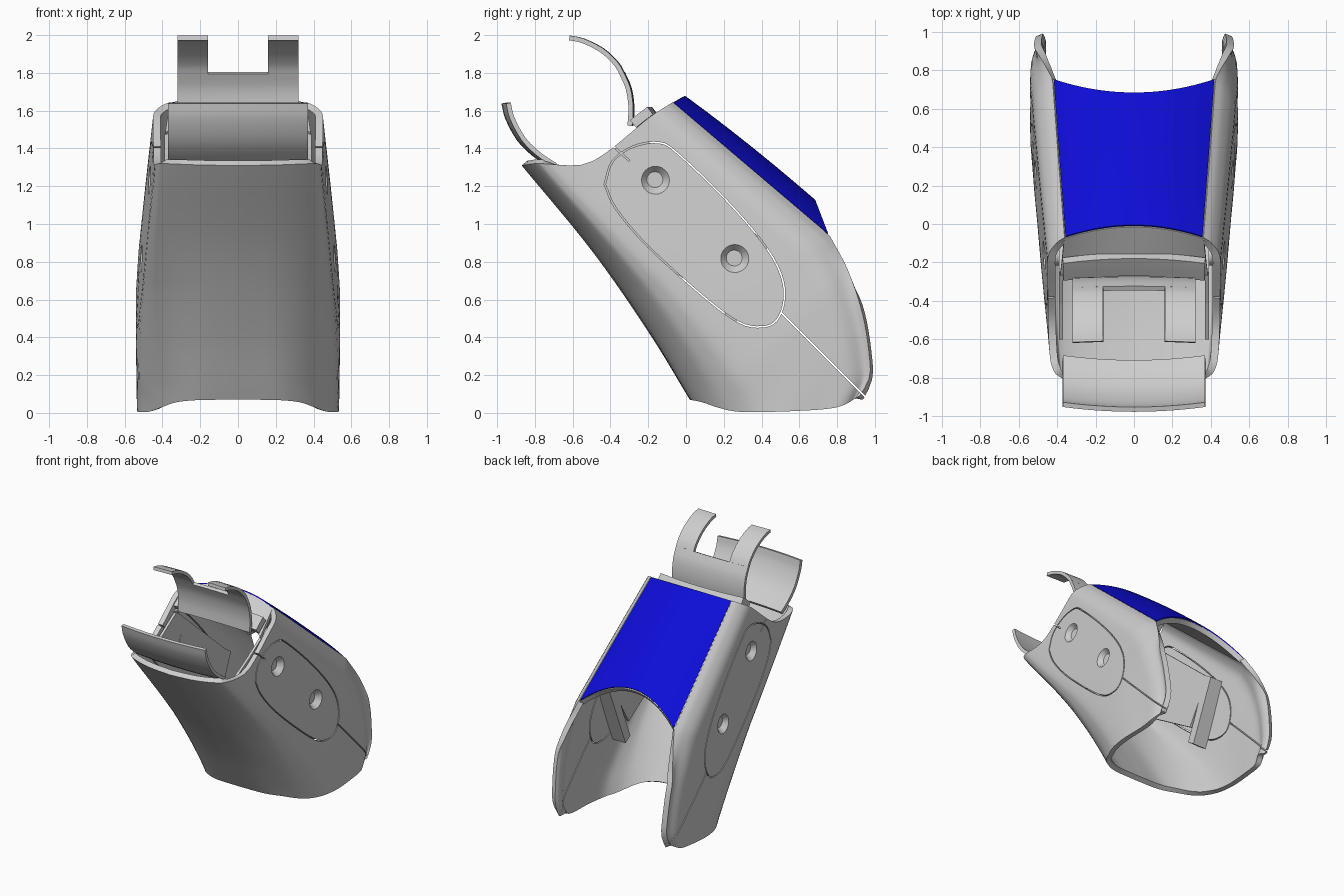
import bpy, bmesh, math
from mathutils import Vector

if "Cube" in bpy.data.objects:
    bpy.data.objects.remove(bpy.data.objects["Cube"])


def material(name, rgb):
    m = bpy.data.materials.new(name)
    m.use_nodes = True
    m.diffuse_color = (*rgb, 1)
    m.node_tree.nodes["Principled BSDF"].inputs["Base Color"].default_value = (*rgb, 1)
    return m


GREY = material("light_grey", (0.62, 0.62, 0.62))
BLUE = material("deep_blue", (0.004, 0.004, 0.68))


def lerp(a, b, f):
    return a + (b - a) * f


def polyline(pts):
    """Return a function giving the point at an arc-length fraction."""
    pts = [Vector(p) for p in pts]
    d = [0]
    for a, b in zip(pts, pts[1:]):
        d.append(d[-1] + (b - a).length)

    def at(f):
        x = min(max(f, 0), 1) * d[-1]
        for i in range(len(pts) - 1):
            if x <= d[i + 1] + 1e-9:
                return pts[i].lerp(pts[i + 1], (x - d[i]) / (d[i + 1] - d[i]))
        return pts[-1]
    return at


def spline(pts, n=8):
    """Smooth a list of points with a Catmull-Rom curve."""
    p = [Vector(q) for q in pts]
    p = [2 * p[0] - p[1]] + p + [2 * p[-1] - p[-2]]
    out = []
    for a, b, c, d in zip(p, p[1:], p[2:], p[3:]):
        for k in range(n):
            t = k / n
            out.append(0.5 * (2 * b + (c - a) * t + (2 * a - 5 * b + 4 * c - d) * t * t
                              + (3 * b - a - 3 * c + d) * t ** 3))
    return out + [p[-2]]


def mesh_object(name, verts, faces, mat):
    me = bpy.data.meshes.new(name)
    me.from_pydata([tuple(v) for v in verts], [], faces)
    me.materials.append(mat)
    ob = bpy.data.objects.new(name, me)
    bpy.context.collection.objects.link(ob)
    return ob


def apply(ob, kind, **settings):
    bpy.ops.object.select_all(action='DESELECT')
    bpy.context.view_layer.objects.active = ob
    ob.select_set(True)
    mod = ob.modifiers.new(kind.lower(), kind)
    for k, v in settings.items():
        setattr(mod, k, v)
    bpy.ops.object.modifier_apply(modifier=mod.name)


def smooth(ob, angle=32):
    bpy.ops.object.select_all(action='DESELECT')
    bpy.context.view_layer.objects.active = ob
    ob.select_set(True)
    bpy.ops.object.shade_smooth_by_angle(angle=math.radians(angle))


def sheet(name, rows, mat, thick, flip=False, offset=-1.0, finish=True):
    """Thick sheet from a grid of points."""
    n = len(rows[0])
    faces = []
    for i in range(len(rows) - 1):
        for j in range(n - 1):
            f = (i * n + j, i * n + j + 1, (i + 1) * n + j + 1, (i + 1) * n + j)
            faces.append(f[::-1] if flip else f)
    ob = mesh_object(name, [v for r in rows for v in r], faces, mat)
    apply(ob, 'SOLIDIFY', thickness=thick, offset=offset)
    if finish:
        smooth(ob)
    return ob


def prism(name, loop, x0, x1, mat):
    """Side-view polygon (y, z) extruded along x."""
    n = len(loop)
    verts = [(x, y, z) for x in (x0, x1) for y, z in loop]
    faces = [tuple(range(n))[::-1], tuple(range(n, 2 * n))]
    faces += [(i, (i + 1) % n, (i + 1) % n + n, i + n) for i in range(n)]
    ob = mesh_object(name, verts, faces, mat)
    bm = bmesh.new()
    bm.from_mesh(ob.data)
    bmesh.ops.recalc_face_normals(bm, faces=bm.faces)
    bm.to_mesh(ob.data)
    bm.free()
    return ob


def cone(name, y, z, x0, r0, x1, r1, mat, n=24):
    """Round plug along x between two radii."""
    verts = [(x, y + r * math.cos(2 * math.pi * i / n), z + r * math.sin(2 * math.pi * i / n))
             for x, r in ((x0, r0), (x1, r1)) for i in range(n)]
    faces = [tuple(range(n))[::-1], tuple(range(n, 2 * n))]
    faces += [(i, (i + 1) % n, (i + 1) % n + n, i + n) for i in range(n)]
    if x1 < x0:
        faces = [f[::-1] for f in faces]
    return mesh_object(name, verts, faces, mat)


def cut(ob, cutter):
    cutter.hide_render = True
    apply(ob, 'BOOLEAN', object=cutter, operation='DIFFERENCE', solver='EXACT')
    bpy.data.objects.remove(cutter)


# Side-view boundary of the sleeve: front, back, top and bottom edges
front = polyline(spline([(-.87, 1.31), (-.5, .86), (-.2, .43), (.02, .07)]))
back = polyline([(-.07, 1.645), (.76, .94)] + spline([(.76, .94), (.86, .75), (.94, .5), (.975, .25), (.965, .17), (.92, .09)])[1:])
top = polyline(spline([(-.87, 1.31), (-.78, 1.32), (-.6, 1.31), (-.5, 1.33), (-.38, 1.41), (-.2, 1.56), (-.07, 1.645)]))
low = polyline(spline([(.02, .07), (.09, .055), (.18, .025), (.3, .005), (.58, .01), (.8, .03), (.92, .09)]))
WIDTHS = [(-2.2, .43), (-1.75, .45), (-1, .49), (-.3, .525), (.1, .54), (.5, .535), (.9, .52)]


def width(y, z):
    k = min(max(y - z, -2.19), .89)
    for (a, wa), (b, wb) in zip(WIDTHS, WIDTHS[1:]):
        if k <= b:
            return lerp(wa, wb, (k - a) / (b - a))


def patch(s, t):
    c = lerp(lerp(front(0), front(1), s), lerp(back(0), back(1), s), t)
    return lerp(front(s), back(s), t) + lerp(top(t), low(t), s) - c


def section(s):
    """Half section as (width fraction, depth fraction)."""
    hi = [(0, 0), (.4, .015), (.7, .045), (.9, .085), (.97, .13), (1, .22), (1, .5)]
    lo = [(0, 0), (.38, .01), (.6, .07), (.76, .17), (.88, .29), (.96, .4), (1, .56)]
    f = s * s
    e = lerp(.80, .97, min(max((s - .54) / .2, 0), 1))
    pts = [(lerp(a[0], b[0], f), lerp(a[1], b[1], f)) for a, b in zip(hi, lo)]
    return spline(pts + [(1, .75), (lerp(.99, 1, (e - .8) / .17), .88), (lerp(.94, e, .3), .96), (e, 1)], 4)


# Main sleeve, open at the top, the bottom and the lower back
rows = []
for i in range(41):
    s = i / 40
    half = []
    for fx, t in section(s):
        y, z = patch(s, min(max(t, 0), 1))
        half.append((fx * width(y, z), y, z))
    rows.append([(-x, y, z) for x, y, z in half[:0:-1]] + half)
sleeve = sheet("sleeve", rows, GREY, .04, flip=True, finish=False)

# Seam around the oval side panel, cut as a thin gap
oval = spline([(-.43, 1.21), (-.39, 1.33), (-.28, 1.41), (-.14, 1.43), (-.04, 1.37), (.2, 1.14), (.4, .91), (.5, .74),
               (.52, .6), (.48, .49), (.4, .455), (.28, .48), (.1, .61), (-.2, .88), (-.37, 1.08), (-.43, 1.21)], 4)[:-1]
n = len(oval)
ring = []
for i, p in enumerate(oval):
    d = (oval[(i + 1) % n] - oval[i - 1]).normalized() * .004
    o = Vector((-d.y, d.x))
    ring += [(x, *(p + k * o)) for x, k in ((-.7, -1), (-.7, 1), (.7, 1), (.7, -1))]
faces = [(4 * i + a, 4 * i + (a + 1) % 4, 4 * ((i + 1) % n) + (a + 1) % 4, 4 * ((i + 1) % n) + a)
         for i in range(n) for a in range(4)]
cutter = mesh_object("oval_cutter", ring, faces, GREY)
bm = bmesh.new()
bm.from_mesh(cutter.data)
bmesh.ops.recalc_face_normals(bm, faces=bm.faces)
bm.to_mesh(cutter.data)
bm.free()
cut(sleeve, cutter)

# Straight seams running from the oval to the edges
for (ya, za), (yb, zb) in [((.505, .53), (.95, .085)), ((-.40, 1.425), (-.30, 1.335))]:
    cut(sleeve, prism("seam_cutter", [(ya - .003, za - .003), (yb - .003, zb - .003),
                                      (yb + .003, zb + .003), (ya + .003, za + .003)], -.7, .7, GREY))

# Countersunk screw holes with bosses behind them
for k, (y, z) in enumerate([(-.165, 1.235), (.255, .82)]):
    w = width(y, z)
    for side, label in ((1, "left"), (-1, "right")):
        cut(sleeve, cone("hole_cutter", y, z, side * (w - .05), .032, side * (w + .01), .082, GREY))
        smooth(cone(f"screw_boss_{label}_{k + 1}", y, z, side * (w - .1), .05, side * (w - .038), .05, GREY))
smooth(sleeve)

# Domed back wall in grey with the blue plate on top
def dome(u, v, lift, spread=1.0):
    ey, ez = lerp(-.07, .76, v), lerp(1.645, .94, v)
    cy, cz = lerp(-.01, .69, v), lerp(1.68, 1.12, v) + .05 * v * (1 - v)
    f = 1 - u * u
    return (u * .8 * width(ey, ez) * spread, lerp(ey, cy, f) + .7 * lift, lerp(ez, cz, f) + .7 * lift)


def dome_rows(v0, v1, lift, spread):
    return [[dome(j / 12 - 1, lerp(v0, v1, i / 16), lift, spread) for j in range(25)] for i in range(17)]


sheet("back_wall", dome_rows(0, 1, -.008, 1.0), GREY, .04)
sheet("blue_back_plate", dome_rows(.005, .99, .002, .985), BLUE, .009)

# Sloping rim between the back wall and the top opening
rim = []
for i in range(5):
    row = []
    for j in range(25):
        u = j / 12 - 1
        a = Vector(dome(u, 0, -.008))
        b = Vector((u * .385, lerp(-.27, -.16, 1 - u * u), lerp(1.485, 1.585, 1 - u * u)))
        row.append(b.lerp(a, i / 4))
    rim.append(row)
sheet("top_rim", rim, GREY, .03)


# Clips above the opening
def band(name, profile, x0, x1, bow, thick=.025, cols=10):
    rows = []
    for y, z in spline(profile, 3):
        xs = [lerp(x0, x1, j / cols) for j in range(cols + 1)]
        rows.append([(x, y + bow * (1 - (x / .37) ** 2), z) for x in xs])
    return sheet(name, rows, GREY, thick, offset=0)


band("front_clip", [(-.94, 1.64), (-.92, 1.56), (-.86, 1.45), (-.78, 1.37), (-.69, 1.31)], -.37, .37, -.025)
band("rear_clip_base", [(-.345, 1.8), (-.31, 1.72), (-.295, 1.62), (-.3, 1.52)], -.32, .32, .01)
for side, label in ((1, "left"), (-1, "right")):
    band(f"rear_clip_prong_{label}", [(-.62, 1.985), (-.55, 1.97), (-.45, 1.92), (-.375, 1.85), (-.345, 1.8)],
         *sorted((side * .16, side * .32)), .01, cols=4)
band("rear_clip_shelf", [(-.28, 1.53), (-.23, 1.57), (-.19, 1.6)], -.37, .37, .025, .05)

# Inner side plates and ribs
for side, label in ((1, "left"), (-1, "right")):
    prism(f"inner_plate_{label}", [(-.6, 1.27), (-.42, 1.37), (-.25, 1.48), (.4, .92), (.2, .58), (-.22, .84)],
          side * .37, side * .39, GREY)
    prism(f"inner_rib_{label}", [(.38, .94), (.44, .9), (.24, .42), (.18, .46)], side * .37, side * .49, GREY)
